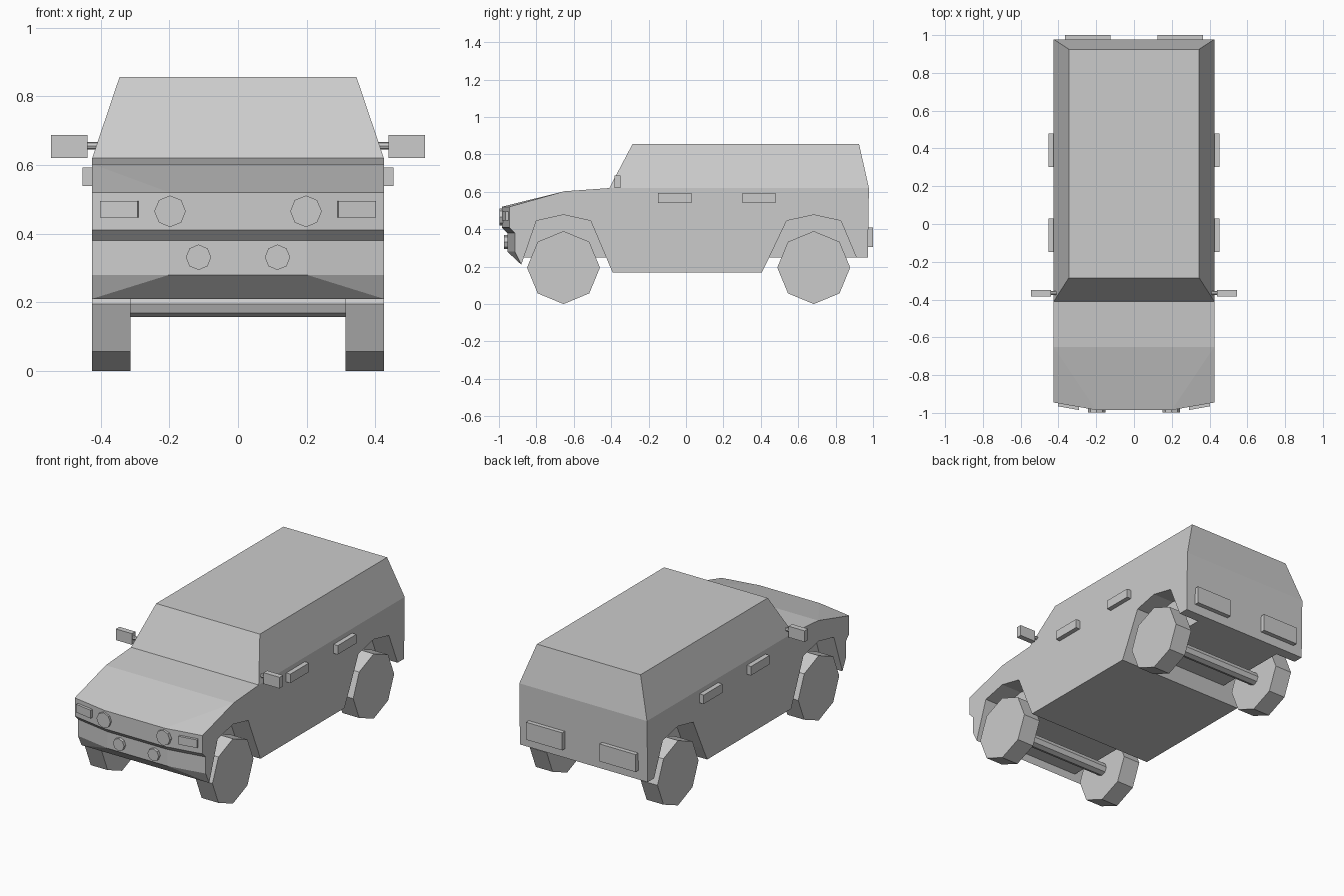
import bpy, bmesh, math
from mathutils import Matrix

cube = bpy.data.objects.get("Cube")
if cube:
    bpy.data.objects.remove(cube, do_unlink=True)

grey = bpy.data.materials.new("plain grey")
grey.use_nodes = True
COLOUR = (0.6, 0.6, 0.6, 1)
grey.diffuse_color = COLOUR
grey.node_tree.nodes["Principled BSDF"].inputs["Base Color"].default_value = COLOUR


def finish(name, bm):
    bmesh.ops.recalc_face_normals(bm, faces=bm.faces)
    mesh = bpy.data.meshes.new(name)
    bm.to_mesh(mesh)
    bm.free()
    mesh.materials.append(grey)
    obj = bpy.data.objects.new(name, mesh)
    bpy.context.collection.objects.link(obj)
    return obj


def box(name, centre, size, turn=0):
    bm = bmesh.new()
    mat = (Matrix.Translation(centre) @ Matrix.Rotation(turn, 4, 'Z')
           @ Matrix.Diagonal((*size, 1)))
    bmesh.ops.create_cube(bm, size=1, matrix=mat)
    return finish(name, bm)


def cylinder(name, centre, radius, depth, axis, sides=8):
    """Cylinder along X or Y with a corner pointing straight up."""
    bm = bmesh.new()
    bmesh.ops.create_cone(bm, cap_ends=True, segments=sides, radius1=radius,
                          radius2=radius, depth=depth)
    turn = Matrix.Rotation(math.pi / 2, 4, 'Y' if axis == 'X' else 'X')
    bmesh.ops.transform(bm, matrix=Matrix.Translation(centre) @ turn, verts=bm.verts)
    return finish(name, bm)


def loft(bm, rings):
    """Join equal rings of points with quads and cap both ends."""
    loops = [[bm.verts.new(p) for p in ring] for ring in rings]
    for a, b in zip(loops, loops[1:]):
        for i in range(len(a)):
            j = (i + 1) % len(a)
            bm.faces.new((a[i], a[j], b[j], b[i]))
    bm.faces.new(loops[0])
    bm.faces.new(loops[-1])


HALF = 0.425
FRONT_Y, REAR_Y = -0.655, 0.683

# Lower body: side profile swept across, nose swept back at the corners
nose = [(-0.955, 0.28), (-0.955, 0.38), (-0.985, 0.41), (-0.985, 0.52)]
rest = [(-0.65, 0.603), (-0.41, 0.62), (0.978, 0.62), (0.972, 0.25),
        (0.445, 0.25), (0.405, 0.17), (-0.393, 0.17), (-0.427, 0.25),
        (-0.867, 0.25), (-0.88, 0.21)]
rings = []
for x, sweep in ((-HALF, 0.04), (-0.2, 0), (0.2, 0), (HALF, 0.04)):
    rings.append([(x, y + sweep, z) for y, z in nose] + [(x, y, z) for y, z in rest])
bm = bmesh.new()
loft(bm, rings)
bmesh.ops.connect_verts_nonplanar(bm, angle_limit=0.01, faces=bm.faces[:])
body = finish("lower_body", bm)

# Wheel arches cut into both sides
bm = bmesh.new()
for s in (-1, 1):
    for y, fore, aft in ((FRONT_Y, 0.212, 0.228), (REAR_Y, 0.238, 0.227)):
        arch = [(y - fore, 0.2), (y - fore, 0.25), (y - 0.145, 0.445), (y, 0.477),
                (y + 0.145, 0.445), (y + aft, 0.25), (y + aft, 0.2)]
        loft(bm, [[(s * x, py, pz) for py, pz in arch] for x in (0.29, 0.5)])
cutter = finish("arch_cutter", bm)
cutter.hide_render = True
cut = body.modifiers.new("arches", 'BOOLEAN')
cut.operation, cut.solver, cut.object = 'DIFFERENCE', 'EXACT', cutter
bpy.context.view_layer.objects.active = body
bpy.ops.object.modifier_apply(modifier=cut.name)
bpy.data.objects.remove(cutter, do_unlink=True)

# Tapered cabin
bm = bmesh.new()
loft(bm, [[(-w, y0, z), (w, y0, z), (w, y1, z), (-w, y1, z)]
          for w, y0, y1, z in ((HALF, -0.41, 0.978, 0.62), (0.345, -0.285, 0.925, 0.857))])
finish("cabin", bm)

# Axles
for end, y in (("front", FRONT_Y), ("rear", REAR_Y)):
    cylinder(end + "_axle", (0, y, 0.195), 0.038, 0.64, 'X')

for side, s in (("left", 1), ("right", -1)):
    # Wheels
    for end, y in (("front", FRONT_Y), ("rear", REAR_Y)):
        cylinder(f"{end}_{side}_wheel", (s * 0.369, y, 0.195), 0.195, 0.112, 'X')
    # Door handles
    for end, y in (("front", -0.06), ("rear", 0.39)):
        box(f"{end}_{side}_handle", (s * 0.434, y, 0.566), (0.038, 0.177, 0.054))
    # Mirror and stalk
    box(f"{side}_mirror", (s * 0.492, -0.366, 0.654), (0.106, 0.033, 0.067))
    cylinder(f"{side}_mirror_stalk", (s * 0.425, -0.366, 0.656), 0.011, 0.05, 'X')
    # Lamps
    cylinder(f"{side}_headlamp", (s * 0.198, -0.98, 0.465), 0.046, 0.034, 'Y')
    cylinder(f"{side}_fog_lamp", (s * 0.115, -0.955, 0.331), 0.037, 0.034, 'Y')
    box(f"{side}_indicator", (s * 0.345, -0.96, 0.471), (0.112, 0.03, 0.049),
        s * math.atan2(0.04, 0.225))
    box(f"{side}_tail_lamp", (s * 0.244, 0.983, 0.358), (0.24, 0.034, 0.105))
